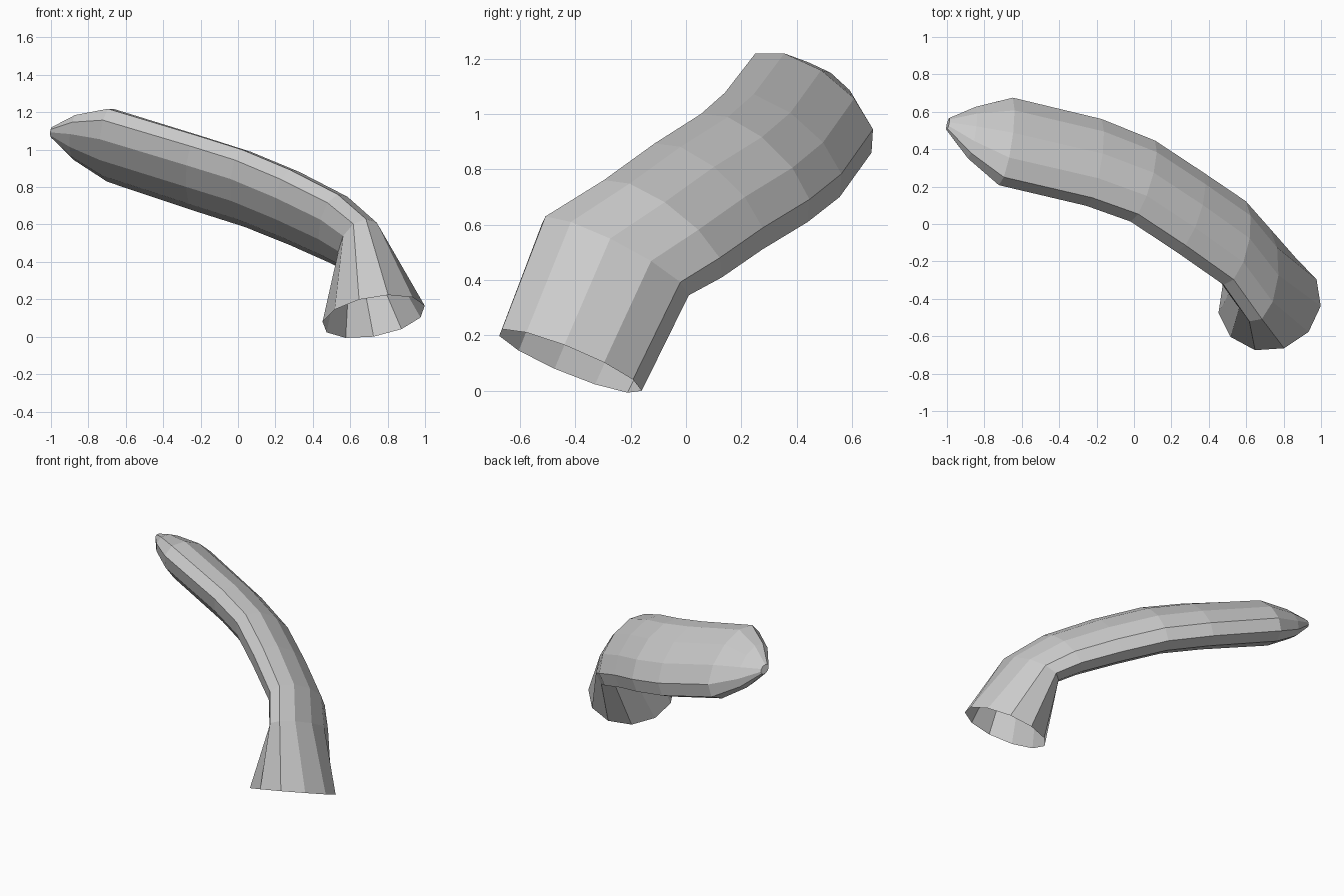
import bpy, bmesh
from math import cos, sin, tau
from mathutils import Vector

if "Cube" in bpy.data.objects:
    bpy.data.objects.remove(bpy.data.objects["Cube"])

SIDES = 11

# Cross-sections from base to tip: front edge, back edge, half thickness
sections = [
    ((0.725, -0.68, 0.215), (0.725, -0.16, 0.0), 0.28),
    ((0.65, -0.525, 0.622), (0.66, 0.01, 0.345), 0.13),
    ((0.505, -0.32, 0.745), (0.55, 0.13, 0.41), 0.135),
    ((0.25, -0.14, 0.875), (0.33, 0.275, 0.51), 0.14),
    ((0.0, 0.025, 0.98), (0.08, 0.44, 0.61), 0.14),
    ((-0.24, 0.11, 1.055), (-0.20, 0.555, 0.70), 0.14),
    ((-0.71, 0.22, 1.195), (-0.67, 0.67, 0.86), 0.14),
    ((-0.88, 0.36, 1.17), (-0.86, 0.62, 0.965), 0.09),
    ((-1.0, 0.505, 1.115), (-0.99, 0.565, 1.07), 0.025),
]
sections = [(Vector(f), Vector(b), t) for f, b, t in sections]
centers = [(f + b) / 2 for f, b, t in sections]

# Curved flattened tube, open at the base and closed at the tip
bm = bmesh.new()
rings = []
for i, (front, back, thick) in enumerate(sections):
    c = centers[i]
    tangent = Vector()
    if i > 0:
        tangent += (c - centers[i - 1]).normalized()
    if i < len(centers) - 1:
        tangent += (centers[i + 1] - c).normalized()
    wide = (back - front) / 2
    thin = wide.cross(tangent).normalized() * thick
    rings.append([bm.verts.new(c + wide * cos(tau * k / SIDES) + thin * sin(tau * k / SIDES))
                  for k in range(SIDES)])
for lower, upper in zip(rings, rings[1:]):
    for k in range(SIDES):
        n = (k + 1) % SIDES
        bm.faces.new((lower[k], lower[n], upper[n], upper[k]))
bm.faces.new(rings[-1])
bmesh.ops.recalc_face_normals(bm, faces=bm.faces)

mesh = bpy.data.meshes.new("curved_horn")
bm.to_mesh(mesh)
bm.free()
bpy.context.collection.objects.link(bpy.data.objects.new("curved_horn", mesh))
